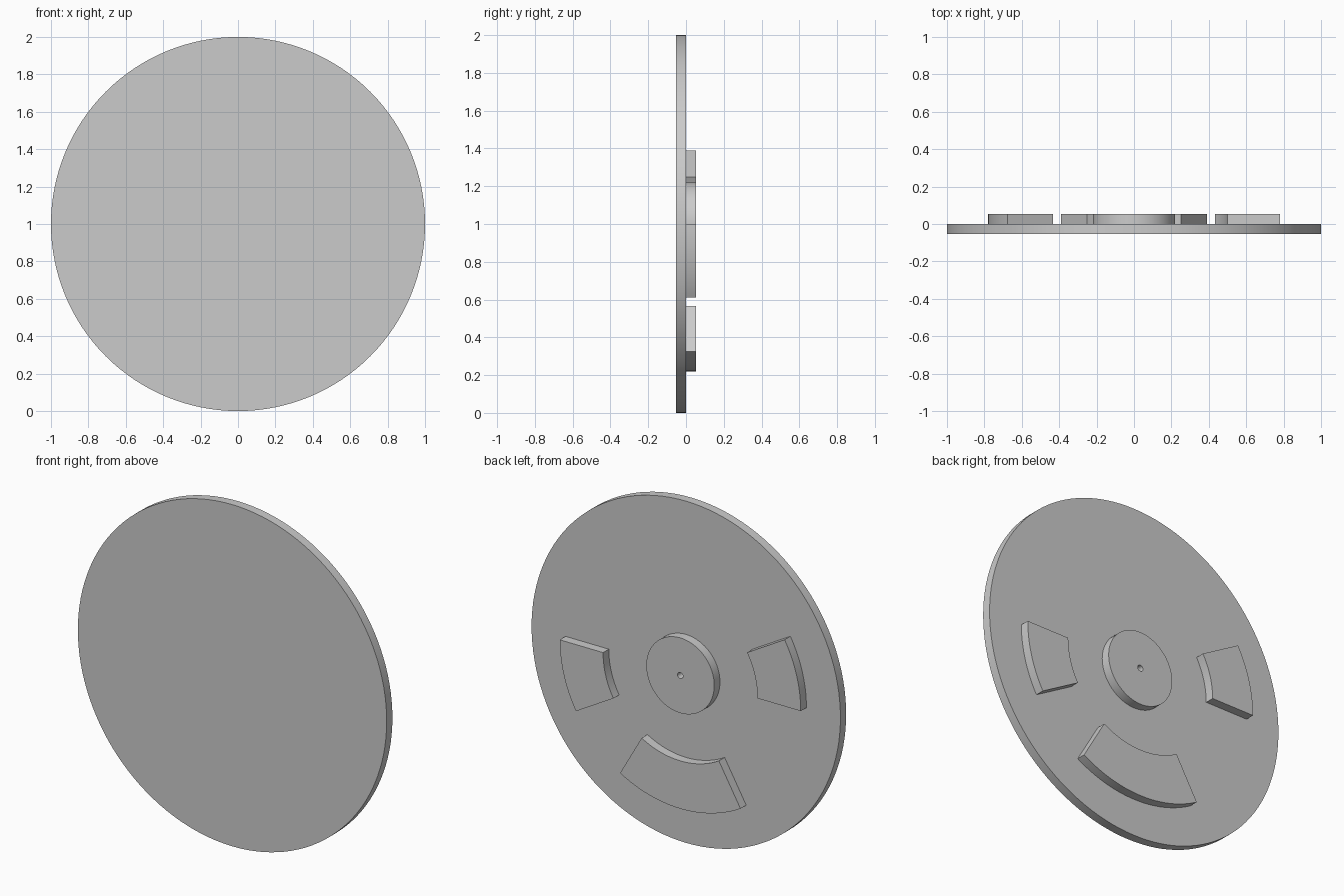
import bpy, bmesh, math

cube = bpy.data.objects.get("Cube")
if cube:
    bpy.data.objects.remove(cube, do_unlink=True)

THICK = 0.053
CENTRE_Z = 1.0

grey = bpy.data.materials.new("plain grey")
grey.use_nodes = True
colour = (0.6, 0.6, 0.6, 1)
grey.diffuse_color = colour
grey.node_tree.nodes["Principled BSDF"].inputs["Base Color"].default_value = colour


def arc(radius, start, end, steps):
    """Points on an arc in the upright x-z plane, angles in degrees."""
    angles = [math.radians(start + (end - start) * i / steps) for i in range(steps + 1)]
    return [(radius * math.cos(a), CENTRE_Z + radius * math.sin(a)) for a in angles]


def slab(name, outline, y0, y1):
    """Extrude a flat outline along y into a solid."""
    bm = bmesh.new()
    face = bm.faces.new([bm.verts.new((x, y0, z)) for x, z in outline])
    moved = bmesh.ops.extrude_face_region(bm, geom=[face], use_keep_orig=True)["geom"]
    verts = [v for v in moved if isinstance(v, bmesh.types.BMVert)]
    bmesh.ops.translate(bm, verts=verts, vec=(0, y1 - y0, 0))
    bmesh.ops.recalc_face_normals(bm, faces=bm.faces)
    mesh = bpy.data.meshes.new(name)
    bm.to_mesh(mesh)
    bm.free()
    mesh.materials.append(grey)
    obj = bpy.data.objects.new(name, mesh)
    bpy.context.collection.objects.link(obj)
    return obj


def smooth(obj):
    bpy.ops.object.select_all(action='DESELECT')
    obj.select_set(True)
    bpy.context.view_layer.objects.active = obj
    bpy.ops.object.shade_smooth_by_angle(angle=math.radians(30))


def circle(radius, sides):
    return arc(radius, 0, 360, sides)[:-1]


# Main disc
disc = slab("disc", circle(1.0, 128), -THICK, 0)
smooth(disc)

# Raised hub on the back with a small pin hole
hub = slab("hub", circle(0.22, 64), 0, THICK)
drill = slab("pin_hole_cutter", circle(0.018, 24), 0.01, THICK * 2)
drill.hide_render = True
drill.hide_viewport = True
cut = hub.modifiers.new("pin hole", 'BOOLEAN')
cut.operation = 'DIFFERENCE'
cut.solver = 'EXACT'
cut.object = drill
smooth(hub)

# Curved pads around the hub
for name, start, end in (("left_pad", -30, 0), ("right_pad", 150, 180), ("bottom_pad", 240, 300)):
    steps = (end - start) // 2
    outline = arc(0.78, start, end, steps) + arc(0.5, end, start, steps)
    smooth(slab(name, outline, 0, THICK))
